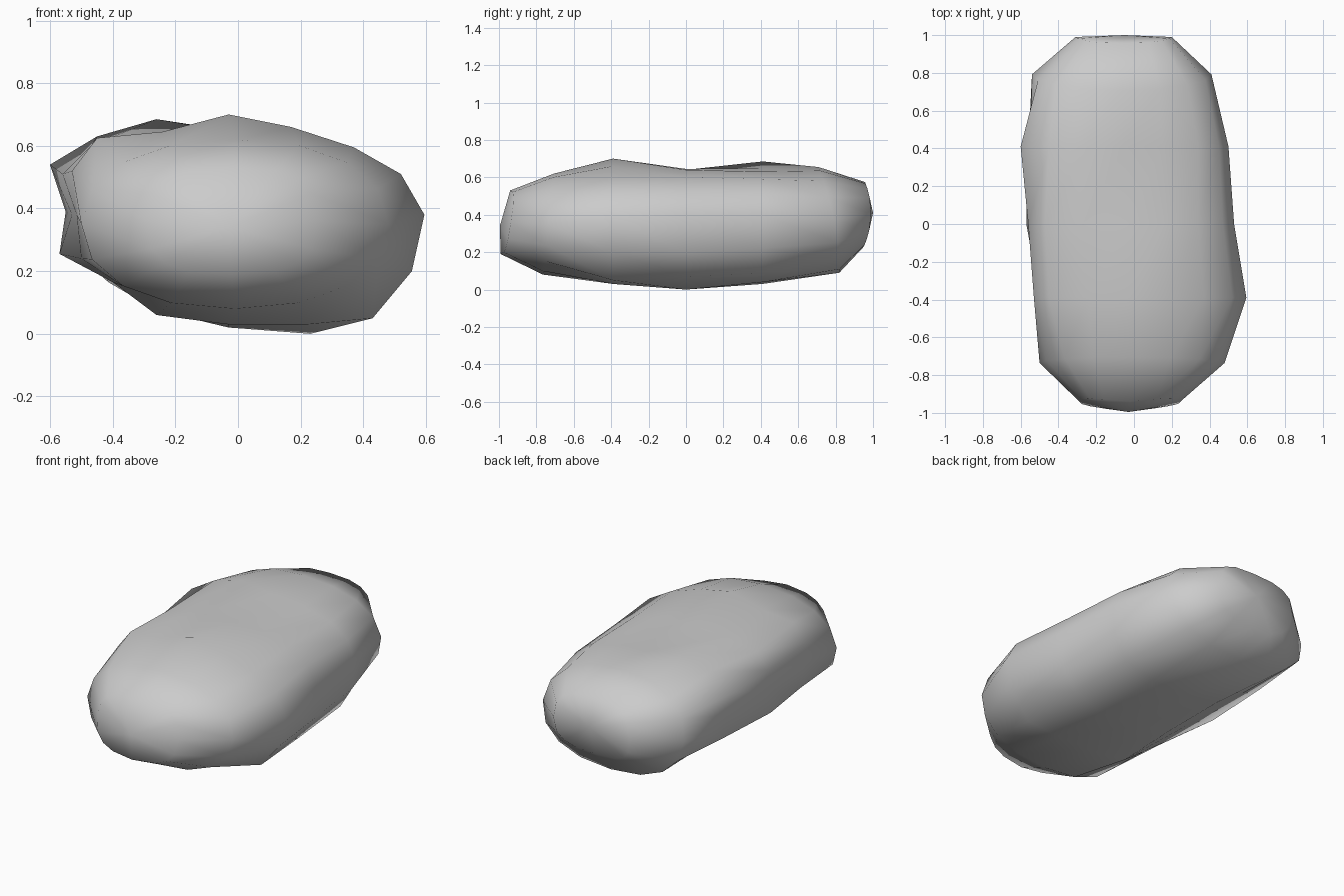
import bpy, bmesh
from math import sin, cos, pi, copysign

if "Cube" in bpy.data.objects:
    bpy.data.objects.remove(bpy.data.objects["Cube"])

# Cross-sections (x, z), clockwise from top middle: front third, middle and back third of the stone
FRONT = [(-.03, .70), (.17, .66), (.37, .595), (.52, .51), (.595, .38), (.555, .20), (.43, .05), (.22, .03),
         (-.03, .03), (-.26, .06), (-.40, .165), (-.50, .24), (-.515, .38), (-.53, .52), (-.45, .625), (-.24, .645)]
MID = [(-.03, .645), (.16, .64), (.34, .60), (.47, .52), (.53, .40), (.51, .20), (.42, .07), (.23, 0),
       (-.03, .02), (-.26, .075), (-.42, .185), (-.57, .255), (-.53, .38), (-.56, .51), (-.47, .60), (-.27, .64)]
BACK = [(-.05, .65), (.15, .63), (.34, .59), (.45, .51), (.50, .40), (.48, .22), (.40, .09), (.21, .04),
        (-.03, .03), (-.26, .075), (-.42, .18), (-.56, .265), (-.55, .39), (-.60, .54), (-.45, .63), (-.26, .685)]


def rounded(x0, x1, z0, z1, power):
    """Superellipse section inside the given bounds, clockwise from the top."""
    out = []
    for i in range(16):
        s, c = sin(i * pi / 8), cos(i * pi / 8)
        u = copysign(abs(s) ** (2 / power), s) if abs(s) > 1e-6 else 0
        w = copysign(abs(c) ** (2 / power), c) if abs(c) > 1e-6 else 0
        out.append(((x0 + x1) / 2 + u * (x1 - x0) / 2, (z0 + z1) / 2 + w * (z1 - z0) / 2))
    return out


# Rings from front to back: the end rings follow the slanted nose and rounded tail
rings = [
    [(x, -.935 + .15 * (z - .37) - .03 * (1 - abs(x + .03) / .28), z)
     for x, z in rounded(-.29, .25, .19, .53, 2.9)],
    [(x, -.765 + .11 * (z - .08), z) for x, z in rounded(-.50, .48, .08, .62, 2.2)],
    [(x, -.39, z) for x, z in FRONT],
    [(x, 0, z) for x, z in MID],
    [(x, .41, z) for x, z in BACK],
    [(x, .82 - .35 * (z - .09) ** 2, z) for x, z in rounded(-.54, .41, .09, .655, 2.25)],
    [(x, .99 - 1.2 * (z - .41) ** 2, z) for x, z in rounded(-.31, .20, .23, .575, 2.9)],
]

# Stone body: bridge the rings and close both ends
bm = bmesh.new()
loops = [[bm.verts.new(p) for p in ring] for ring in rings]
n = len(FRONT)
for a, b in zip(loops, loops[1:]):
    for i in range(n):
        j = (i + 1) % n
        bm.faces.new((a[i], a[j], b[j], b[i]))
for loop, tip in ((loops[0], (-.03, -.995, .34)), (loops[-1], (-.05, 1.0, .41))):
    centre = bm.verts.new(tip)
    for i in range(n):
        bm.faces.new((loop[i], loop[(i + 1) % n], centre))
bmesh.ops.recalc_face_normals(bm, faces=bm.faces[:])
for f in bm.faces:
    f.smooth = True

mesh = bpy.data.meshes.new("stone")
bm.to_mesh(mesh)
bm.free()
bpy.context.collection.objects.link(bpy.data.objects.new("stone", mesh))
